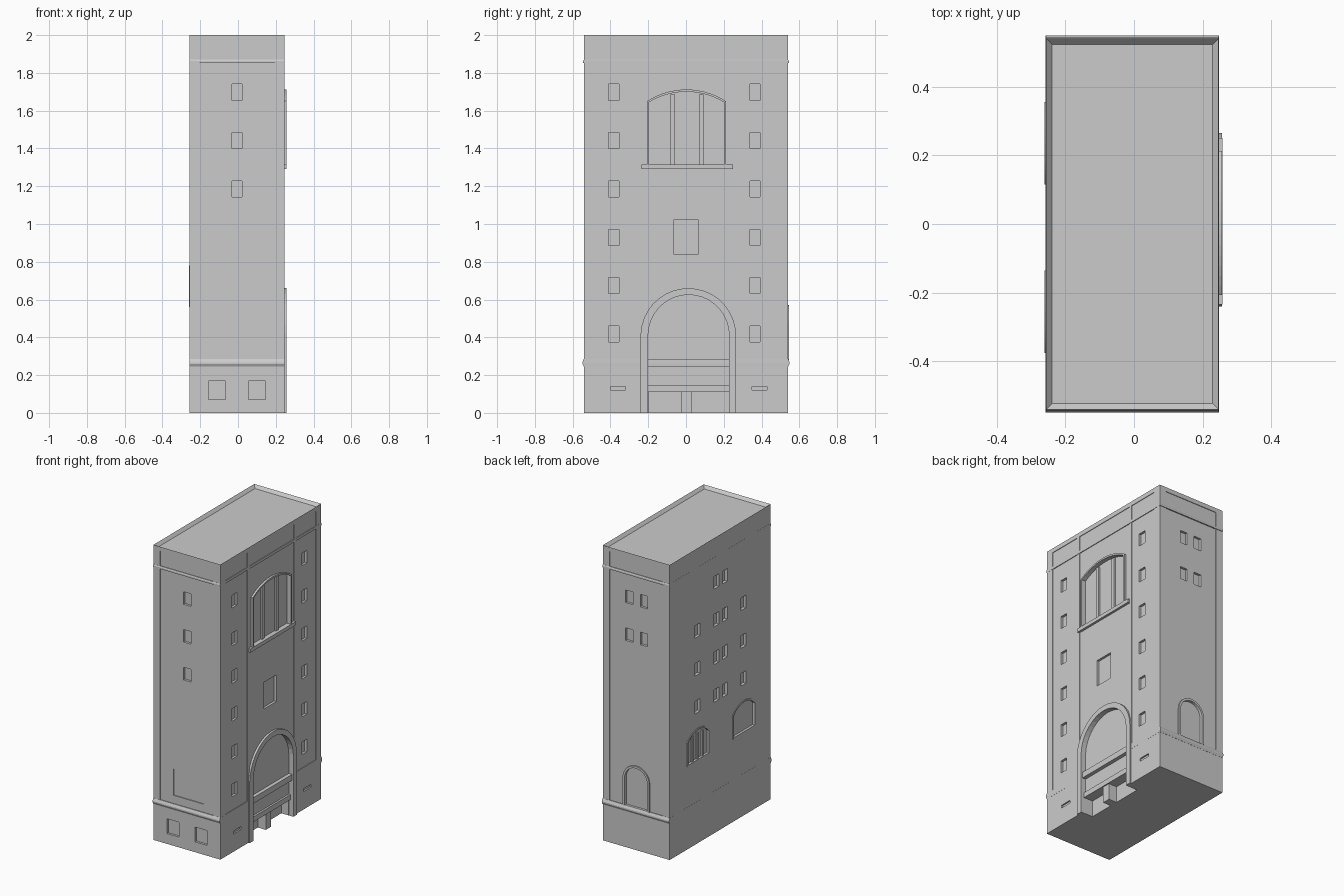
import bpy, bmesh, math
from mathutils import Vector

if "Cube" in bpy.data.objects:
    bpy.data.objects.remove(bpy.data.objects["Cube"], do_unlink=True)

stone = bpy.data.materials.new("grey_stone")
stone.use_nodes = True
stone.diffuse_color = (0.6, 0.6, 0.6, 1)
stone.node_tree.nodes["Principled BSDF"].inputs["Base Color"].default_value = stone.diffuse_color

XR, XL, Y, TOP = 0.246, -0.256, 0.54, 2.0

# wall coordinates: u along the wall, z up, d outwards
SIDES = {
    "right": lambda u, z, d: Vector((XR + d, u, z)),
    "left": lambda u, z, d: Vector((XL - d, u, z)),
    "front": lambda u, z, d: Vector((u, -Y - d, z)),
    "back": lambda u, z, d: Vector((u, Y + d, z)),
}


def finish(name, bm):
    bmesh.ops.recalc_face_normals(bm, faces=bm.faces)
    mesh = bpy.data.meshes.new(name)
    bm.to_mesh(mesh)
    bm.free()
    mesh.materials.append(stone)
    ob = bpy.data.objects.new(name, mesh)
    bpy.context.scene.collection.objects.link(ob)
    return ob


def prism(bm, side, outline, d0, d1):
    a, b = ([bm.verts.new(SIDES[side](u, z, d)) for u, z in outline] for d in (d0, d1))
    bm.faces.new(a)
    bm.faces.new(b)
    n = len(a)
    for i in range(n):
        j = (i + 1) % n
        bm.faces.new((a[i], a[j], b[j], b[i]))


def rect(u0, u1, z0, z1):
    return [(u0, z0), (u0, z1), (u1, z1), (u1, z0)]


def arch(u0, u1, z0, spring, top, n=14):
    """Jambs with a circular arch from the spring height to the top."""
    half, rise = (u1 - u0) / 2, top - spring
    r = (half * half + rise * rise) / (2 * rise)
    sweep = math.atan2(half, r - rise)
    mid = (u0 + u1) / 2
    pts = [(u0, z0)]
    for i in range(n + 1):
        a = -sweep + 2 * sweep * i / n
        pts.append((mid + r * math.sin(a), top - r + r * math.cos(a)))
    return pts + [(u1, z0)]


def frame(name, side, outer, inner, d0, d1, closed):
    """Raised surround between two matching outlines."""
    bm = bmesh.new()
    rings = [[bm.verts.new(SIDES[side](u, z, d)) for u, z in o]
             for o, d in ((outer, d0), (outer, d1), (inner, d1), (inner, d0))]
    n = len(outer)
    for i in range(n if closed else n - 1):
        j = (i + 1) % n
        for k in range(4):
            p, q = rings[k], rings[(k + 1) % 4]
            bm.faces.new((p[i], p[j], q[j], q[i]))
    if not closed:
        for i in (0, n - 1):
            bm.faces.new([r[i] for r in rings])
    return finish(name, bm)


def plate(name, side, outline, d0, d1):
    bm = bmesh.new()
    prism(bm, side, outline, d0, d1)
    return finish(name, bm)


def carve(target, cuts):
    """Cut a list of (side, outline, depth) recesses into the target."""
    bm = bmesh.new()
    for side, outline, depth in cuts:
        prism(bm, side, outline, -depth, 0.05)
    cutter = finish("cutter", bm)
    cutter.hide_render = True
    mod = target.modifiers.new("recess", "BOOLEAN")
    mod.object, mod.solver = cutter, "EXACT"
    deps = bpy.context.evaluated_depsgraph_get()
    mesh = bpy.data.meshes.new_from_object(target.evaluated_get(deps))
    target.modifiers.clear()
    target.data = mesh
    bpy.data.objects.remove(cutter, do_unlink=True)


def band(name, rows):
    """Moulding round the building from (height, overhang x, overhang y) rows."""
    bm = bmesh.new()
    rings = []
    for z, ox, oy in rows:
        rings.append([bm.verts.new((x, y, z)) for x, y in (
            (XL - ox, -Y - oy), (XR + ox, -Y - oy), (XR + ox, Y + oy), (XL - ox, Y + oy))])
    for p, q in zip(rings, rings[1:]):
        for i in range(4):
            j = (i + 1) % 4
            bm.faces.new((p[i], p[j], q[j], q[i]))
    bm.faces.new(rings[0])
    bm.faces.new(rings[-1])
    return finish(name, bm)


# main block, with a sunken roof inside a low parapet
body = band("tower_walls", [(0, 0, 0), (TOP, 0, 0)])
bm = bmesh.new()
bm.from_mesh(body.data)
roof = max(bm.faces, key=lambda f: f.calc_center_median().z)
bmesh.ops.inset_region(bm, faces=[roof], thickness=0.025)
for v in roof.verts:
    v.co.z -= 0.02
bm.to_mesh(body.data)
bm.free()

# shallow bays between pilasters
BAYS = {"front": [(-0.205, 0.195)], "back": [(-0.205, 0.195)],
        "right": [(-0.485, -0.25), (-0.23, 0.25), (0.27, 0.485)]}
carve(body, [(s, rect(a, b, z0, z1), 0.004) for s, bays in BAYS.items()
             for a, b in bays for z0, z1 in ((0.28, 1.855), (1.87, 1.97))])

# small slot windows, in rows from the top down
ROWS = [1.74 - 0.256 * i for i in range(6)]
SLOTS = [("front", -0.005, ROWS[:3]), ("back", 0.05, ROWS[:2]), ("back", -0.06, ROWS[:2]),
         ("right", -0.383, ROWS), ("right", 0.365, ROWS),
         ("left", 0.24, ROWS[1:4]), ("left", 0.04, ROWS[:4]),
         ("left", -0.05, ROWS[:4]), ("left", -0.25, ROWS[1:4])]
cuts = [(s, rect(u - 0.027, u + 0.027, top - 0.085, top), 0.02)
        for s, u, tops in SLOTS for top in tops]
# basement openings and the panel over the gate
cuts += [("front", rect(u - 0.045, u + 0.045, 0.07, 0.17), 0.015) for u in (-0.11, 0.1)]
cuts += [("right", rect(u - 0.04, u + 0.04, 0.12, 0.14), 0.01) for u in (-0.36, 0.39)]
cuts.append(("right", rect(-0.065, 0.065, 0.84, 1.02), 0.02))
# arched openings
gate = arch(-0.2, 0.228, -0.05, 0.42, 0.625, 18)
big = arch(-0.195, 0.2, 1.315, 1.645, 1.7)
front_arch = arch(-0.11, 0.115, 0.34, 0.515, 0.555)
back_arch = arch(-0.09, 0.08, 0.28, 0.47, 0.555)
LEFT_WINDOWS = (0.235, -0.255)
cuts += [("right", gate, 0.025), ("right", big, 0.02),
         ("front", front_arch, 0.01), ("back", back_arch, 0.015)]
cuts += [("left", arch(u - 0.11, u + 0.11, 0.57, 0.72, 0.77), 0.012) for u in LEFT_WINDOWS]
carve(body, cuts)
# deep foot of the gate
carve(body, [("right", rect(-0.199, 0.227, -0.05, 0.11), 0.08)])

# gate surround, lintel bar and centre post
frame("gate_surround", "right", arch(-0.24, 0.265, 0, 0.42, 0.66, 18),
      arch(-0.2, 0.228, 0, 0.42, 0.625, 18), -0.03, 0.01, False)
plate("gate_bar", "right", rect(-0.2, 0.228, 0.11, 0.145), -0.03, -0.012)
plate("gate_post", "right", rect(-0.025, 0.03, 0, 0.11), -0.085, -0.02)

# large window with sill and mullions
frame("window_surround", "right", arch(-0.207, 0.212, 1.31, 1.65, 1.712), big, -0.02, 0.01, True)
plate("window_sill", "right", rect(-0.235, 0.25, 1.29, 1.315), -0.02, 0.012)
for i, u in enumerate((-0.07, 0.08)):
    plate(f"window_mullion_{i}", "right", rect(u - 0.012, u + 0.012, 1.315, 1.685), -0.025, -0.008)

# side windows and back door
for i, u in enumerate(LEFT_WINDOWS):
    frame(f"side_window_surround_{i}", "left", arch(u - 0.12, u + 0.12, 0.56, 0.725, 0.78),
          arch(u - 0.11, u + 0.11, 0.57, 0.72, 0.77), -0.012, 0.004, True)
for i in range(3):
    u = LEFT_WINDOWS[0] - 0.055 + 0.055 * i
    plate(f"side_window_mullion_{i}", "left", rect(u - 0.007, u + 0.007, 0.57, 0.745), -0.015, -0.003)
frame("back_door_surround", "back", arch(-0.105, 0.095, 0.28, 0.47, 0.57),
      back_arch, -0.015, 0.004, False)

# plinth ledge and cornice strip
band("plinth_ledge", [(0.245, 0.0005, 0.001), (0.26, 0.001, 0.009), (0.268, 0.001, 0.009), (0.285, 0.0005, 0.001)])
band("cornice_strip", [(1.852, 0.001, 0.004), (1.862, 0.001, 0.004), (1.87, 0.0005, 0.0005)])
